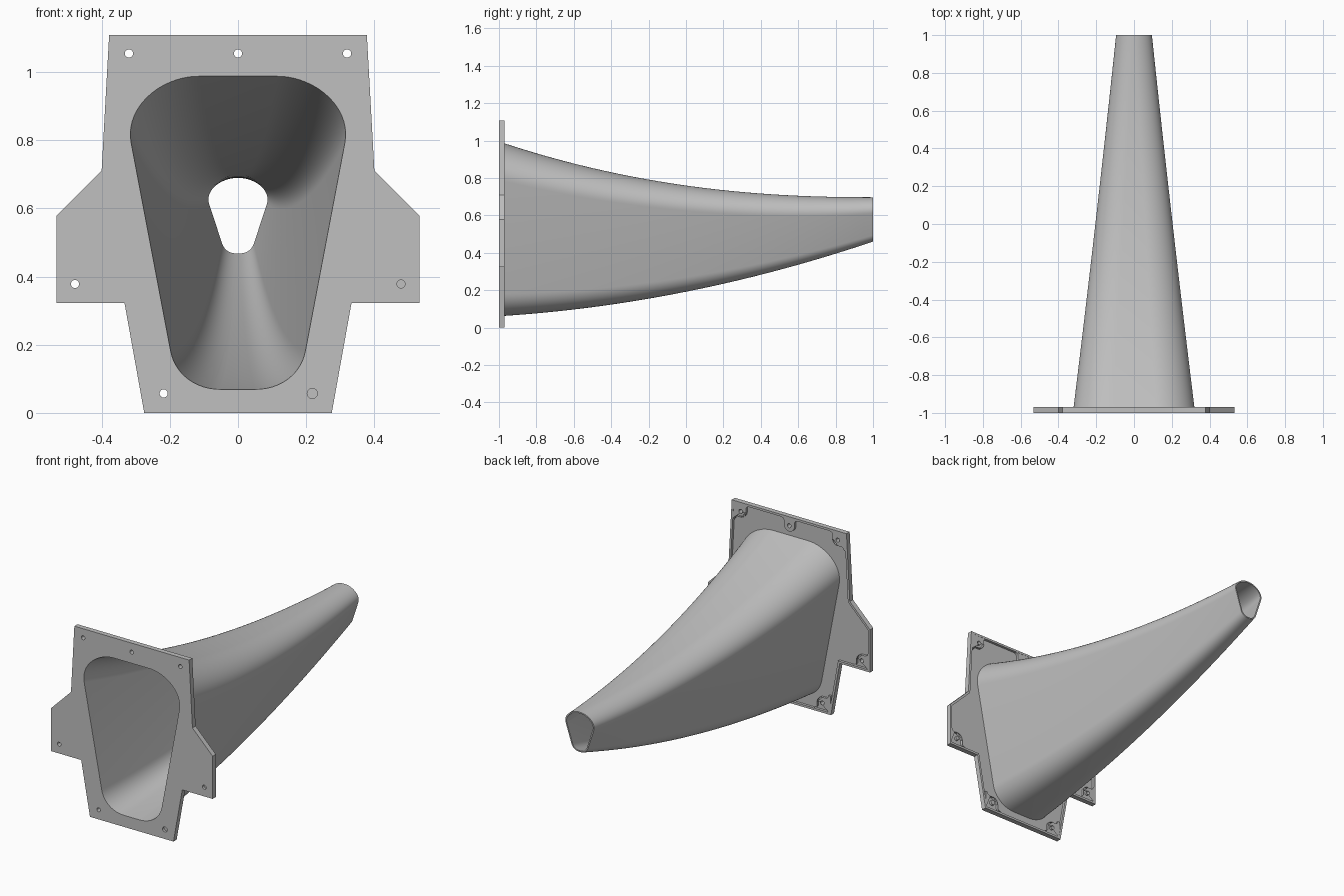
import bpy, bmesh
from math import cos, sin, radians, pi
from mathutils import Vector
from mathutils.geometry import interpolate_bezier, intersect_line_line_2d, intersect_line_line

cube = bpy.data.objects.get("Cube")
if cube:
    bpy.data.objects.remove(cube, do_unlink=True)

grey = bpy.data.materials.new("light_grey")
grey.use_nodes = True
grey.diffuse_color = (0.53, 0.53, 0.53, 1)
grey.node_tree.nodes["Principled BSDF"].inputs["Base Color"].default_value = grey.diffuse_color

FRONT, FLOOR, BACK = -1.0, -0.985, -0.97   # flange layers along y
RIM, BOSS, FILLET = 0.013, 0.034, 0.02


def bake(obj, name):
    """Replace a curve or modified object by its finished mesh."""
    bpy.context.view_layer.update()
    graph = bpy.context.evaluated_depsgraph_get()
    mesh = bpy.data.meshes.new_from_object(obj.evaluated_get(graph))
    matrix = obj.matrix_world.copy()
    bpy.data.objects.remove(obj, do_unlink=True)
    mesh.transform(matrix)
    mesh.materials.clear()
    mesh.materials.append(grey)
    done = bpy.data.objects.new(name, mesh)
    bpy.context.collection.objects.link(done)
    return done


def slab(name, loops, y0, y1):
    """Extrude nested x-z outlines between two y positions."""
    curve = bpy.data.curves.new(name, "CURVE")
    curve.dimensions = "2D"
    curve.fill_mode = "BOTH"
    curve.extrude = (y1 - y0) / 2
    for loop in loops:
        spline = curve.splines.new("POLY")
        spline.points.add(len(loop) - 1)
        for point, (x, z) in zip(spline.points, loop):
            point.co = (x, z, 0, 1)
        spline.use_cyclic_u = True
        spline.use_smooth = False
    obj = bpy.data.objects.new(name + "_curve", curve)
    bpy.context.collection.objects.link(obj)
    obj.rotation_euler.x = pi / 2
    obj.location.y = (y0 + y1) / 2
    return bake(obj, name)


def arc(cx, cz, r, a0, a1, n=8):
    angles = [radians(a0 + (a1 - a0) * i / n) for i in range(n + 1)]
    return [(cx + r * cos(a), cz + r * sin(a)) for a in angles]


def circle(cx, cz, r):
    return arc(cx, cz, r, 0, 345, 23)


def inset(loop, d):
    """Offset a counter-clockwise outline inwards."""
    pts = [Vector(p) for p in loop]
    result = []
    for i, p in enumerate(pts):
        a = (p - pts[i - 1]).normalized()
        b = (pts[(i + 1) % len(pts)] - p).normalized()
        na, nb = Vector((-a.y, a.x)), Vector((-b.y, b.x))
        result.append(tuple(p + (na + nb) * d / (1 + na.dot(nb))))
    return result


def section(t):
    """Duct outline at fraction t of its length, counter-clockwise from below."""
    top = 0.697 + 0.298 * (1 - t) ** 2.25
    low = 0.061 + 0.125 * t + 0.274 * t * t
    high = top - low
    wide = 0.321 + (0.092 - 0.321) * t - 0.016 * t * (1 - t)
    shoulder = Vector((wide, low + high * (0.78 - 0.15 * t ** 3), 0))
    hip = Vector((wide * (0.64 - 0.05 * t), low + high * (0.127 + 0.02 * t), 0))
    crown = Vector((max(0.115 * (1 - t), 0.004), top, 0))
    keel = Vector((max(0.05 * (1 - t), 0.004), low, 0))
    slope = shoulder - hip
    slope /= slope.y
    k = 0.55
    lower = interpolate_bezier(keel, keel + Vector((k * (hip.x - keel.x), 0, 0)),
                               hip - slope * k * (hip.y - low), hip, 14)
    upper = interpolate_bezier(shoulder, shoulder + slope * k * (top - shoulder.y),
                               crown + Vector((k * (wide - crown.x), 0, 0)), crown, 20)
    half = [(p.x, p.y) for p in lower + upper]
    return half + [(-x, z) for x, z in reversed(half)]


# Curved tapering duct
rings = 40
bm = bmesh.new()
loft = []
for i in range(rings + 1):
    t = i / rings
    loft.append([bm.verts.new((x, 2 * t - 1, z)) for x, z in section(t)])
count = len(loft[0])
for near, far in zip(loft, loft[1:]):
    for j in range(count):
        k = (j + 1) % count
        bm.faces.new((near[j], far[j], far[k], near[k]))
mesh = bpy.data.meshes.new("duct_loft")
bm.to_mesh(mesh)
bm.free()
duct = bpy.data.objects.new("duct_loft", mesh)
bpy.context.collection.objects.link(duct)
wall = duct.modifiers.new("wall", "SOLIDIFY")
wall.thickness = 0.008
wall.offset = -1
duct = bake(duct, "duct")
for v in duct.data.vertices:        # square off both ends
    if abs(v.co.y) > 0.985:
        v.co.y = 1 if v.co.y > 0 else -1
duct.data.shade_smooth()
duct.data.set_sharp_from_angle(angle=radians(35))

# Flange outline and bolt holes
side = [(0.275, 0), (0.333, 0.323), (0.533, 0.323), (0.533, 0.577), (0.4, 0.71), (0.378, 1.108)]
outline = side + [(-x, z) for x, z in reversed(side)]
top_hole, wing_hole, low_hole = (0.32, 1.054), (0.478, 0.378), (0.218, 0.057)
holes = [circle(0, 1.054, 0.012), circle(*low_hole, 0.015), circle(-low_hole[0], low_hole[1], 0.012)]
for x, z in (top_hole, wing_hole):
    holes += [circle(s * x, z, 0.012) for s in (1, -1)]

# Flange plate with duct opening, and raised rim on its back
slab("flange_plate", [outline, section(0.01)] + holes, FRONT, FLOOR)
slab("flange_rim", [outline, inset(outline, RIM)], FLOOR, BACK)


def flank(edge):
    """One flared side of a boss whose rim edge lies at the given distance."""
    r = BOSS + FILLET
    return ([(-r, edge)] + arc(-r, edge - RIM - FILLET, FILLET, 90, 0)
            + arc(0, 0, BOSS, 180, 270))


def boss(name, cx, cz, shape, sx, sz, radius=0.012):
    loop = [(cx + sx * u, cz + sz * v) for u, v in shape]
    slab(name, [loop, circle(cx, cz, radius)], FLOOR, BACK - 0.001)


# Bosses around the bolt holes
half = flank(0.053)
boss("top_centre_boss", 0, 1.054, half + [(-u, v) for u, v in reversed(half)], 1, 1)
corner = half + [(v, u) for u, v in reversed(half)] + [(0.053, 0.053)]
for s, label in ((1, "left"), (-1, "right")):
    boss(label + "_top_boss", s * top_hole[0], top_hole[1], corner, s, 1)
    boss(label + "_wing_boss", s * wing_hole[0], wing_hole[1], corner, s, -1)
    boss(label + "_lower_boss", s * low_hole[0], low_hole[1], corner, s, -1,
         0.015 if s > 0 else 0.012)
